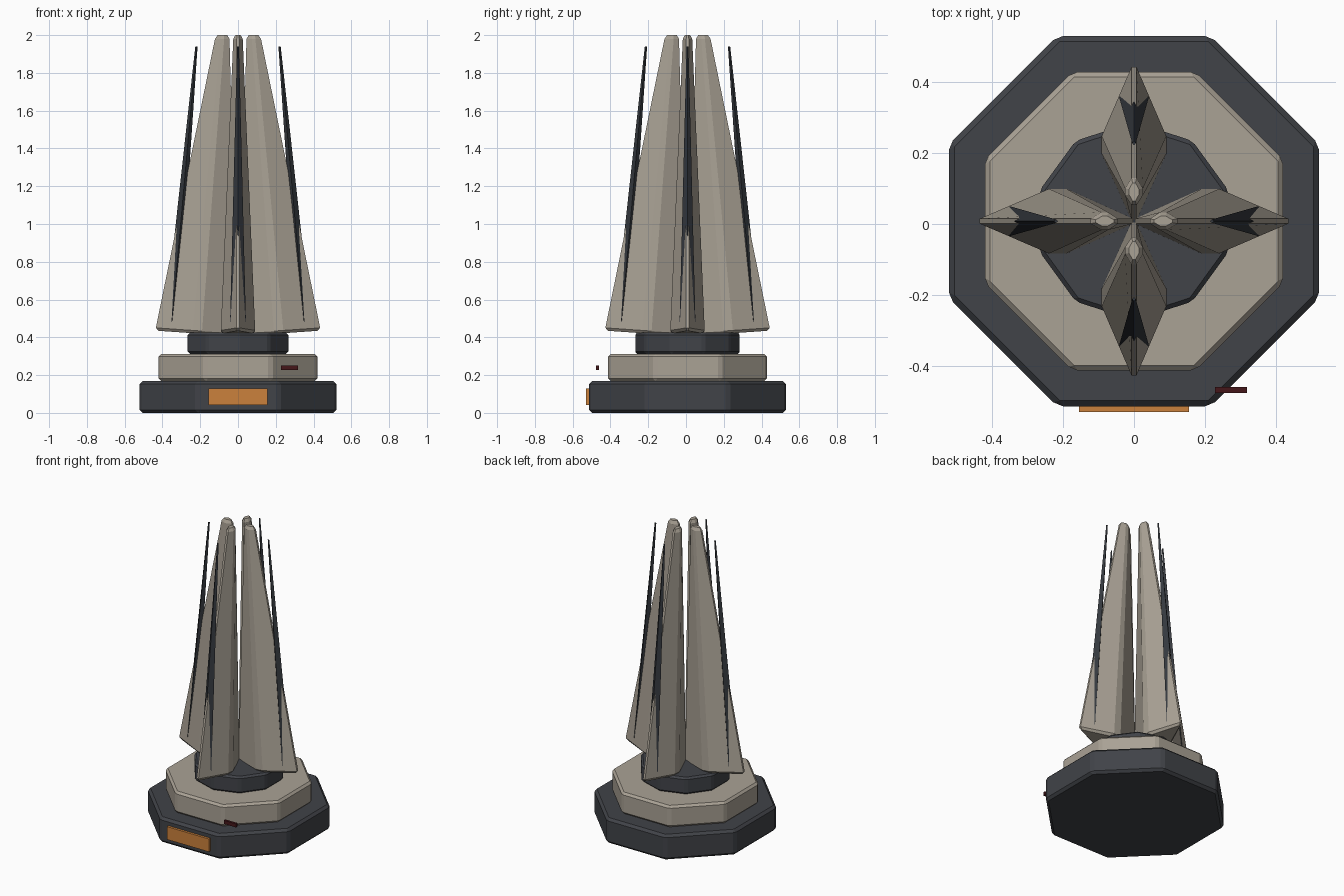
import bpy, bmesh, math
from mathutils import Matrix

if "Cube" in bpy.data.objects:
    bpy.data.objects.remove(bpy.data.objects["Cube"])

CY = 0.008  # the body sits slightly back because the plaque sticks out in front


def material(name, rgb):
    m = bpy.data.materials.new(name)
    m.diffuse_color = (*rgb, 1)
    m.use_nodes = True
    m.node_tree.nodes["Principled BSDF"].inputs["Base Color"].default_value = m.diffuse_color
    return m


DARK = material("dark_stone", (0.052, 0.056, 0.065))
TAN = material("pale_stone", (0.40, 0.36, 0.30))
FIN = material("dark_metal", (0.035, 0.04, 0.048))
ORANGE = material("copper", (0.60, 0.22, 0.045))
RED = material("dark_red", (0.06, 0.008, 0.01))


def finish(bm, name, mat):
    bmesh.ops.recalc_face_normals(bm, faces=bm.faces)
    me = bpy.data.meshes.new(name)
    bm.to_mesh(me)
    bm.free()
    me.materials.append(mat)
    ob = bpy.data.objects.new(name, me)
    bpy.context.collection.objects.link(ob)
    return ob


def prism(name, sides, radius, z0, z1, start, bevel, mat):
    bm = bmesh.new()
    ring = []
    for i in range(sides):
        a = start + 2 * math.pi * i / sides
        ring.append(bm.verts.new((radius * math.cos(a), CY + radius * math.sin(a), z0)))
    face = bm.faces.new(ring)
    ext = bmesh.ops.extrude_face_region(bm, geom=[face])
    top = [v for v in ext["geom"] if isinstance(v, bmesh.types.BMVert)]
    bmesh.ops.translate(bm, verts=top, vec=(0, 0, z1 - z0))
    ob = finish(bm, name, mat)
    mod = ob.modifiers.new("edge_bevel", "BEVEL")
    mod.width, mod.segments = bevel, 1


def box(name, lo, hi, mat):
    bm = bmesh.new()
    bmesh.ops.create_cube(bm, size=1)
    for v in bm.verts:
        v.co = [lo[i] + (v.co[i] + 0.5) * (hi[i] - lo[i]) for i in range(3)]
    finish(bm, name, mat)


def loft(name, rings, angle, mat):
    """Skin a stack of closed rings, then turn it about the centre."""
    bm = bmesh.new()
    loops = [[bm.verts.new(p) for p in r] for r in rings]
    n = len(loops[0])
    for a, b in zip(loops, loops[1:]):
        for i in range(n):
            bm.faces.new((a[i], a[(i + 1) % n], b[(i + 1) % n], b[i]))
    bm.faces.new(loops[0])
    bm.faces.new(loops[-1])
    bm.transform(Matrix.Translation((0, CY, 0)) @ Matrix.Rotation(angle, 4, "Z"))
    finish(bm, name, mat)


def kite(inner, s0, s1, outer, half, edge, z, slope):
    """Kite section with clipped corners; slope raises the outer end."""
    side = [(inner, edge), (s0, half), (s1, half), (outer, edge)]
    pts = side + [(x, -y) for x, y in reversed(side)]
    return [(x, y, z + slope * x) for x, y in pts]


def diamond(r, radial, half, z):
    return [(r - radial, 0, z), (r, half, z), (r + radial, 0, z), (r, -half, z)]


# Stepped plinth
prism("plinth_base", 8, 0.565, 0.0, 0.168, math.pi / 8, 0.016, DARK)
prism("plinth_step", 8, 0.455, 0.168, 0.312, math.pi / 8, 0.014, TAN)
prism("collar", 10, 0.28, 0.312, 0.425, math.pi / 2, 0.012, DARK)

# Four tapering blades, each with a spike on its outer edge
blade = [
    kite(0.012, 0.19, 0.235, 0.42, 0.078, 0.004, 0.405, 0.07),
    kite(0.003, 0.19, 0.24, 0.435, 0.091, 0.007, 0.42, 0.07),
    kite(0.045, 0.073, 0.092, 0.122, 0.025, 0.007, 1.98, 0.0),
    kite(0.057, 0.075, 0.09, 0.108, 0.014, 0.004, 2.0, 0.0),
]
spike = [diamond(0.35, 0.037, 0.042, 0.48), diamond(0.22, 0.006, 0.005, 1.94)]
for i in range(4):
    turn = i * math.pi / 2
    loft(f"blade_{i + 1}", blade, turn, TAN)
    loft(f"spike_{i + 1}", spike, turn, FIN)

# Front plaque and small floating bar
box("plaque", (-0.155, -0.53, 0.042), (0.155, -0.50, 0.128), ORANGE)
box("small_bar", (0.228, -0.476, 0.228), (0.318, -0.46, 0.252), RED)
